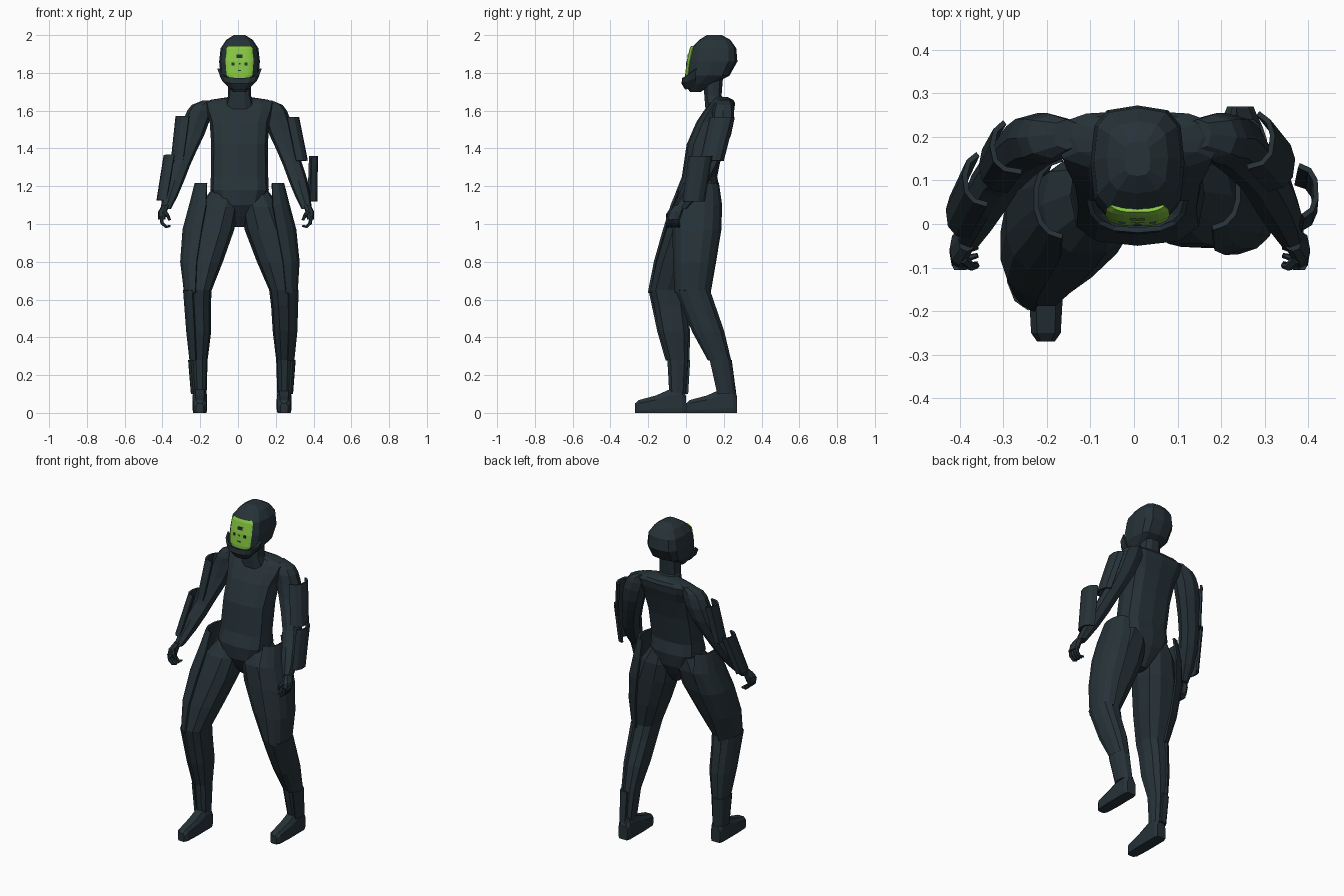
import bpy, bmesh, math
from mathutils import Vector


def material(name, rgb):
    m = bpy.data.materials.new(name)
    m.diffuse_color = (*rgb, 1)
    return m


DARK = material("dark slate", (0.0194, 0.0319, 0.0395))
GREEN = material("visor green", (0.24, 0.57, 0.055))


def arc_points(ring, a0, a1, n, p):
    """Superellipse points of a ring (cx, cy, z, rx, ry[, slope in y]) from angle a0 to a1."""
    cx, cy, z, rx, ry = ring[:5]
    slope = ring[5] if len(ring) > 5 else 0
    pts = []
    for i in range(n):
        a = math.radians(a0 + (a1 - a0) * i / (n - 1))
        c, s = math.cos(a), math.sin(a)
        dy = ry * math.copysign(abs(s) ** p, s)
        pts.append(Vector((cx + rx * math.copysign(abs(c) ** p, c), cy + dy, z + slope * (dy + ry))))
    return pts


def skin(name, loops, mat=DARK, closed=True):
    """Join successive point loops with quads; closed skins get end caps."""
    bm = bmesh.new()
    rows = [[bm.verts.new(p) for p in loop] for loop in loops]
    n = len(rows[0])
    for a, b in zip(rows, rows[1:]):
        for i in range(n if closed else n - 1):
            j = (i + 1) % n
            bm.faces.new((a[i], a[j], b[j], b[i]))
    if closed:
        bm.faces.new(rows[0])
        bm.faces.new(rows[-1])
    bmesh.ops.recalc_face_normals(bm, faces=bm.faces[:])
    me = bpy.data.meshes.new(name)
    bm.to_mesh(me)
    bm.free()
    me.materials.append(mat)
    ob = bpy.data.objects.new(name, me)
    bpy.context.collection.objects.link(ob)
    return ob


def loft(name, rings, n=10, p=0.8):
    return skin(name, [arc_points(r, 0, 360, n + 1, p)[:-1] for r in rings])


def shell(name, rings, mid, half, n=7, p=0.8, thick=0.012, mat=DARK):
    """Curved armour plate covering mid +/- half degrees."""
    ob = skin(name, [arc_points(r, mid - half, mid + half, n, p) for r in rings], mat, False)
    mod = ob.modifiers.new("thickness", 'SOLIDIFY')
    mod.thickness = thick
    mod.offset = 0
    return ob


def bar(name, path, n=6):
    """Tapered tube along (x, y, z, radius) points."""
    loops = []
    pts = [Vector(q[:3]) for q in path]
    for i, q in enumerate(path):
        d = (pts[min(i + 1, len(pts) - 1)] - pts[max(i - 1, 0)]).normalized()
        u = d.cross(Vector((0, 1, 0.3))).normalized()
        v = d.cross(u)
        loops.append([pts[i] + q[3] * (u * math.cos(t) + v * math.sin(t))
                      for t in (2 * math.pi * k / n for k in range(n))])
    return skin(name, loops)


def span(z, y0, y1, rx, slope=0, cx=0.008):
    """Ring given by its front and back y."""
    return (cx, (y0 + y1) / 2, z, rx, (y1 - y0) / 2, slope)


# Torso and neck
loft("torso", [span(0.985, 0.03, 0.1, 0.025), span(1.04, -0.01, 0.135, 0.065), span(1.1, -0.045, 0.165, 0.125),
               span(1.18, -0.05, 0.18, 0.155), span(1.25, -0.022, 0.165, 0.152), span(1.42, 0.003, 0.2, 0.15),
               span(1.54, 0.055, 0.235, 0.158), span(1.6, 0.095, 0.255, 0.18), span(1.64, 0.125, 0.26, 0.19),
               span(1.658, 0.145, 0.25, 0.15), span(1.672, 0.15, 0.22, 0.06)], n=12, p=0.7)
loft("neck", [span(1.61, 0.1, 0.24, 0.085), span(1.68, 0.095, 0.19, 0.06), span(1.8, 0.09, 0.2, 0.06)], n=10)

# Helmet, visor and chin guard
head = [span(1.70, 0.02, 0.08, 0.035), span(1.74, -0.005, 0.14, 0.07), span(1.785, 0.0, 0.23, 0.1),
        span(1.86, 0.008, 0.272, 0.108), span(1.93, 0.025, 0.266, 0.1), span(1.975, 0.07, 0.235, 0.07),
        span(2.0, 0.11, 0.19, 0.03)]
loft("helmet", head, n=12, p=0.62)
visor = [span(1.772, 0.0, 0.22, 0.08), span(1.79, 0.0, 0.235, 0.095), span(1.86, 0.008, 0.272, 0.103),
         span(1.925, 0.023, 0.266, 0.1), span(1.94, 0.031, 0.26, 0.085)]
shell("visor", visor, 270, 34, n=9, p=0.62, thick=0.009, mat=GREEN)
shell("chin_guard", [span(1.715, 0.0, 0.12, 0.055, 0.3), span(1.745, -0.018, 0.15, 0.095, 0.45),
                     span(1.772, -0.014, 0.15, 0.112, 0.75)], 270, 85, n=9, p=0.75)

# Dark facial marks as thin plates on the visor
marks = [(0, 1.885, 0.016, 0.012), (-0.035, 1.848, 0.008, 0.008), (0.035, 1.848, 0.008, 0.008),
         (0, 1.848, 0.004, 0.004), (0, 1.812, 0.009, 0.003)]
for x, z, hw, hh in marks:
    y = 0.008 + max(0, z - 1.86) * 0.243 - max(0, 1.86 - z) * 0.114 - 0.006
    skin("visor_mark", [[(0.008 + x + a * hw, yy, z + b * hh) for a, b in ((-1, -1), (1, -1), (1, 1), (-1, 1))]
                        for yy in (y, y + 0.006)])

# Arms with palms, curled fingers and thumbs
arm = [(0.15, 0.205, 1.655, 0.03, 0.035), (0.182, 0.2, 1.63, 0.058, 0.05), (0.195, 0.197, 1.6, 0.068, 0.058),
       (0.213, 0.195, 1.55, 0.07, 0.06), (0.237, 0.18, 1.47, 0.065, 0.058), (0.266, 0.15, 1.39, 0.056, 0.055),
       (0.297, 0.115, 1.31, 0.052, 0.052), (0.325, 0.07, 1.23, 0.05, 0.055), (0.35, 0.02, 1.15, 0.042, 0.048),
       (0.37, -0.03, 1.08, 0.027, 0.034)]
for s, side in ((-1, "left"), (1, "right")):
    k = s * (1.03 if s < 0 else 0.98)
    loft(side + "_arm", [(k * x, y, z, rx, ry) for x, y, z, rx, ry in arm], n=8)
    hx = lambda x: k * x
    loft(side + "_palm", [(hx(0.372), -0.035, 1.1, 0.02, 0.028), (hx(0.388), -0.055, 1.065, 0.023, 0.038),
                          (hx(0.392), -0.068, 1.025, 0.019, 0.036)], n=8)
    for i in range(4):
        y = -0.04 - 0.019 * i
        bar(side + "_finger", [(hx(0.395), y, 1.04, 0.01), (hx(0.39), y, 1.005, 0.0095),
                               (hx(0.37), y, 0.985, 0.008), (hx(0.348), y + 0.006, 0.99, 0.006)])
    bar(side + "_thumb", [(hx(0.38), -0.08, 1.07, 0.012), (hx(0.362), -0.098, 1.045, 0.01),
                          (hx(0.35), -0.095, 1.02, 0.007)])

# Arm pads
pads = {"left_upper_arm_pad": (195, [(-0.258, 0.18, 1.57, 0.067, 0.06), (-0.29, 0.135, 1.335, 0.06, 0.058)]),
        "right_upper_arm_pad": (-10, [(0.25, 0.195, 1.565, 0.068, 0.064), (0.298, 0.14, 1.335, 0.066, 0.06)]),
        "left_forearm_pad": (190, [(-0.328, 0.105, 1.365, 0.06, 0.06), (-0.37, 0.025, 1.125, 0.056, 0.055)]),
        "right_forearm_pad": (5, [(0.365, 0.075, 1.36, 0.053, 0.06), (0.355, 0.04, 1.12, 0.06, 0.055)])}
for name, (mid, rings) in pads.items():
    shell(name, rings, mid, 75, n=6)

# Legs: each row is (cx, cy, z, rx, ry), hip to ankle
legs = {"left": [(-0.08, 0.07, 1.175, 0.065, 0.085), (-0.105, 0.045, 1.09, 0.105, 0.115),
                 (-0.14, 0.01, 0.97, 0.12, 0.118), (-0.185, -0.05, 0.8, 0.105, 0.11),
                 (-0.207, -0.1, 0.65, 0.068, 0.092), (-0.208, -0.085, 0.57, 0.064, 0.088),
                 (-0.205, -0.065, 0.43, 0.063, 0.082), (-0.205, -0.045, 0.28, 0.044, 0.056),
                 (-0.202, -0.045, 0.1, 0.036, 0.045)],
        "right": [(0.095, 0.075, 1.175, 0.065, 0.085), (0.12, 0.065, 1.09, 0.105, 0.115),
                  (0.155, 0.058, 0.97, 0.12, 0.115), (0.205, 0.045, 0.8, 0.105, 0.104),
                  (0.235, 0.035, 0.65, 0.07, 0.085), (0.24, 0.06, 0.57, 0.065, 0.083),
                  (0.246, 0.118, 0.43, 0.062, 0.08), (0.246, 0.177, 0.28, 0.044, 0.054),
                  (0.244, 0.21, 0.1, 0.036, 0.045)]}
for side, rings in legs.items():
    mid, s = (180, -1) if side == "left" else (0, 1)
    loft(side + "_leg", rings, n=10)

    def grow(r, d, dx=0.0):
        return (r[0] + s * dx, r[1], r[2], r[3] + d, r[4] + d)

    # Outer thigh, calf and ankle armour
    hip, low = rings[1], rings[4]
    top = (hip[0] + s * 0.04, hip[1] + 0.015, 1.215, 0.08, 0.09)
    upper = (hip[0] + s * 0.035, hip[1], 1.1, 0.115, 0.122)
    shell(side + "_thigh_armour", [top, upper, grow(rings[2], 0.01, 0.02), grow(rings[3], 0.006, 0.006),
                                   (low[0], low[1], 0.635, low[3] + 0.006, low[4] + 0.006)], mid, 80, n=8)
    shell(side + "_calf_armour", [grow(rings[4], 0.004, 0.008), grow(rings[6], 0.002), grow(rings[7], 0.004)],
          mid, 75, n=6)
    a, b = rings[7], rings[8]
    shell(side + "_ankle_armour", [grow(a, 0.006, 0.004), (b[0], b[1], 0.1, b[3] + 0.006, b[4] + 0.006)],
          mid + s * 25, 75, n=6)

    # Foot: chamfered sections from heel to toe (y, top z, half width)
    fx, fy = rings[8][0], (0.0 if s < 0 else 0.27)
    loops = []
    for y, z, w in ((0.0, 0.09, 0.03), (-0.02, 0.13, 0.038), (-0.085, 0.125, 0.038),
                    (-0.16, 0.092, 0.039), (-0.25, 0.068, 0.034), (-0.27, 0.05, 0.02)):
        loops.append([(fx + u * w, fy + y, v * z) for u, v in
                      ((-0.9, 0), (0.9, 0), (1, 0.2), (1, 0.75), (0.6, 1), (-0.6, 1), (-1, 0.75), (-1, 0.2))])
    skin(side + "_foot", loops)
